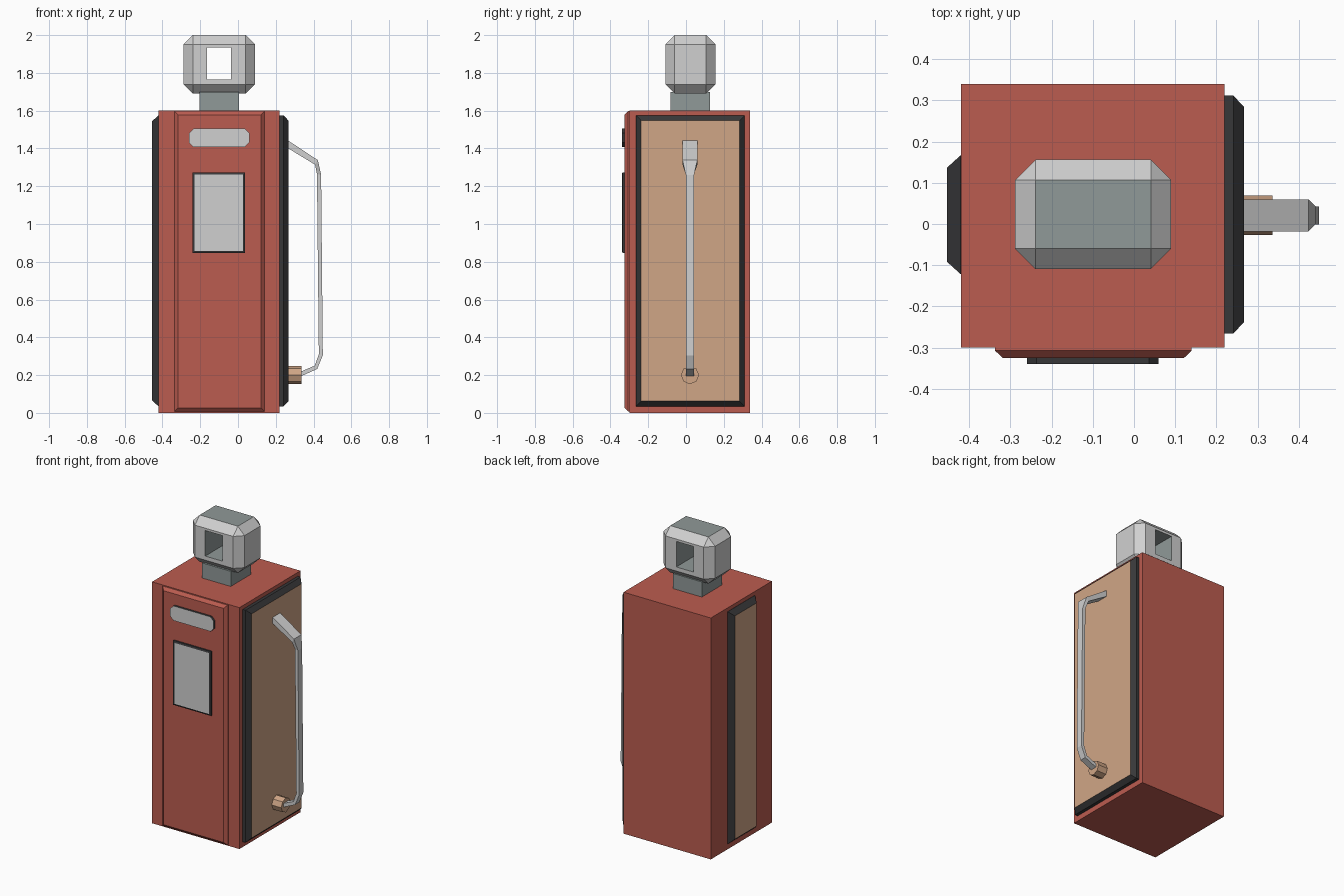
import bpy, bmesh, math

if "Cube" in bpy.data.objects:
    bpy.data.objects.remove(bpy.data.objects["Cube"])


def material(name, r, g, b):
    m = bpy.data.materials.new(name)
    m.diffuse_color = (r, g, b, 1)
    m.use_nodes = True
    m.node_tree.nodes["Principled BSDF"].inputs["Base Color"].default_value = m.diffuse_color
    return m


RED = material("red_paint", 0.50, 0.107, 0.080)
DARK = material("dark_trim", 0.038, 0.038, 0.040)
TAN = material("tan_panel", 0.63, 0.38, 0.24)
LIGHT = material("light_grey", 0.63, 0.63, 0.63)
SLATE = material("slate_grey", 0.28, 0.32, 0.315)


def finish(name, bm, mats):
    bmesh.ops.recalc_face_normals(bm, faces=bm.faces[:])
    me = bpy.data.meshes.new(name)
    bm.to_mesh(me)
    bm.free()
    for m in mats:
        me.materials.append(m)
    ob = bpy.data.objects.new(name, me)
    bpy.context.collection.objects.link(ob)
    return ob


def loft(name, rings, mats):
    """Skin a list of point rings; the last cap takes the last material."""
    bm = bmesh.new()
    loops = [[bm.verts.new(p) for p in ring] for ring in rings]
    n = len(rings[0])
    for a, b in zip(loops, loops[1:]):
        for i in range(n):
            j = (i + 1) % n
            bm.faces.new((a[i], a[j], b[j], b[i]))
    bm.faces.new(loops[0])
    bm.faces.new(loops[-1]).material_index = len(mats) - 1
    return finish(name, bm, mats)


def outline(u0, u1, v0, v1, cut=0.0):
    """Rectangle, or an octagon when the corners are cut."""
    if not cut:
        return [(u0, v0), (u1, v0), (u1, v1), (u0, v1)]
    c = cut
    return [(u0 + c, v0), (u1 - c, v0), (u1, v0 + c), (u1, v1 - c),
            (u1 - c, v1), (u0 + c, v1), (u0, v1 - c), (u0, v0 + c)]


def plate(name, axis, rect, levels, mats, cut=0.0):
    """Raised plate facing x or y; levels are (depth, inset) pairs."""
    u0, u1, v0, v1 = rect
    rings = []
    for d, s in levels:
        pts = outline(u0 + s, u1 - s, v0 + s, v1 - s, cut)
        rings.append([(d, u, v) if axis == 'x' else (u, d, v) for u, v in pts])
    return loft(name, rings, mats)


def box(name, x0, x1, y0, y1, z0, z1, mat):
    return loft(name, [[(x, y, z) for x, y in outline(x0, x1, y0, y1)]
                       for z in (z0, z1)], [mat])


# Cabinet and neck
box("cabinet", -0.42, 0.22, -0.30, 0.34, 0, 1.60, RED)
box("neck", -0.205, 0.005, -0.083, 0.127, 1.60, 1.70, SLATE)

# Raised panels on the front and both sides
plate("front_panel", 'y', (-0.337, 0.14, 0.008, 1.597),
      [(-0.29, 0), (-0.307, 0), (-0.325, 0.019)], [RED])
plate("right_panel", 'x', (-0.265, 0.311, 0.035, 1.575),
      [(0.21, 0), (0.241, 0), (0.267, 0.027)], [DARK, TAN])
plate("left_panel", 'x', (-0.121, 0.166, 0.035, 1.575),
      [(-0.41, 0), (-0.421, 0), (-0.454, 0.03)], [DARK, TAN])

# Display window and name plate on the front panel
plate("display", 'y', (-0.24, 0.038, 0.847, 1.273),
      [(-0.32, 0), (-0.336, 0), (-0.34, 0.011)], [DARK, LIGHT])
plate("sign", 'y', (-0.26, 0.06, 1.408, 1.505),
      [(-0.32, 0), (-0.34, 0)], [DARK, LIGHT], cut=0.024)


# Bevelled head with a square opening from front to back
def make_head():
    x0, x1, y0, y1, z0, z1 = -0.288, 0.09, -0.109, 0.156, 1.69, 2.0
    bm = bmesh.new()
    bmesh.ops.create_cube(bm, size=1)
    for v in bm.verts:
        v.co = (x1 if v.co.x > 0 else x0, y1 if v.co.y > 0 else y0,
                z1 if v.co.z > 0 else z0)
    bmesh.ops.bevel(bm, geom=bm.edges[:], offset=0.049, segments=1,
                    affect='EDGES', profile=0.5)
    bmesh.ops.recalc_face_normals(bm, faces=bm.faces[:])
    for f in bm.faces:
        f.material_index = 1 if abs(f.normal.z) > 0.99 else 0
    rim = []
    for f in [f for f in bm.faces if abs(f.normal.y) > 0.99]:
        bmesh.ops.inset_region(bm, faces=[f], thickness=0.02)
        mid = f.calc_center_median()
        for v in f.verts:
            v.co.x = -0.038 if v.co.x > mid.x else -0.164
            v.co.z = 1.935 if v.co.z > mid.z else 1.766
        rim += f.edges[:]
        bmesh.ops.delete(bm, geom=[f], context='FACES_ONLY')
    for f in bmesh.ops.bridge_loops(bm, edges=rim)["faces"]:
        f.material_index = 1
    finish("head", bm, [LIGHT, SLATE])


make_head()

# Hose: outer (x, z), inner (x, z), half width
path = [((0.25, 1.452), (0.25, 1.41), 0.039),
        ((0.423, 1.338), (0.408, 1.314), 0.039),
        ((0.440, 1.26), (0.418, 1.265), 0.022),
        ((0.449, 0.305), (0.428, 0.31), 0.022),
        ((0.419, 0.232), (0.406, 0.25), 0.022),
        ((0.32, 0.188), (0.32, 0.213), 0.022)]
YC = 0.021
loft("hose", [[(a[0], YC - w, a[1]), (a[0], YC + w, a[1]),
               (b[0], YC + w, b[1]), (b[0], YC - w, b[1])]
              for a, b, w in path], [LIGHT])

# Hose socket
ring = [(YC + 0.048 * math.cos(i * math.pi / 4), 0.2 + 0.048 * math.sin(i * math.pi / 4))
        for i in range(8)]
loft("hose_socket", [[(x, y, z) for y, z in ring] for x in (0.25, 0.336)], [TAN])
